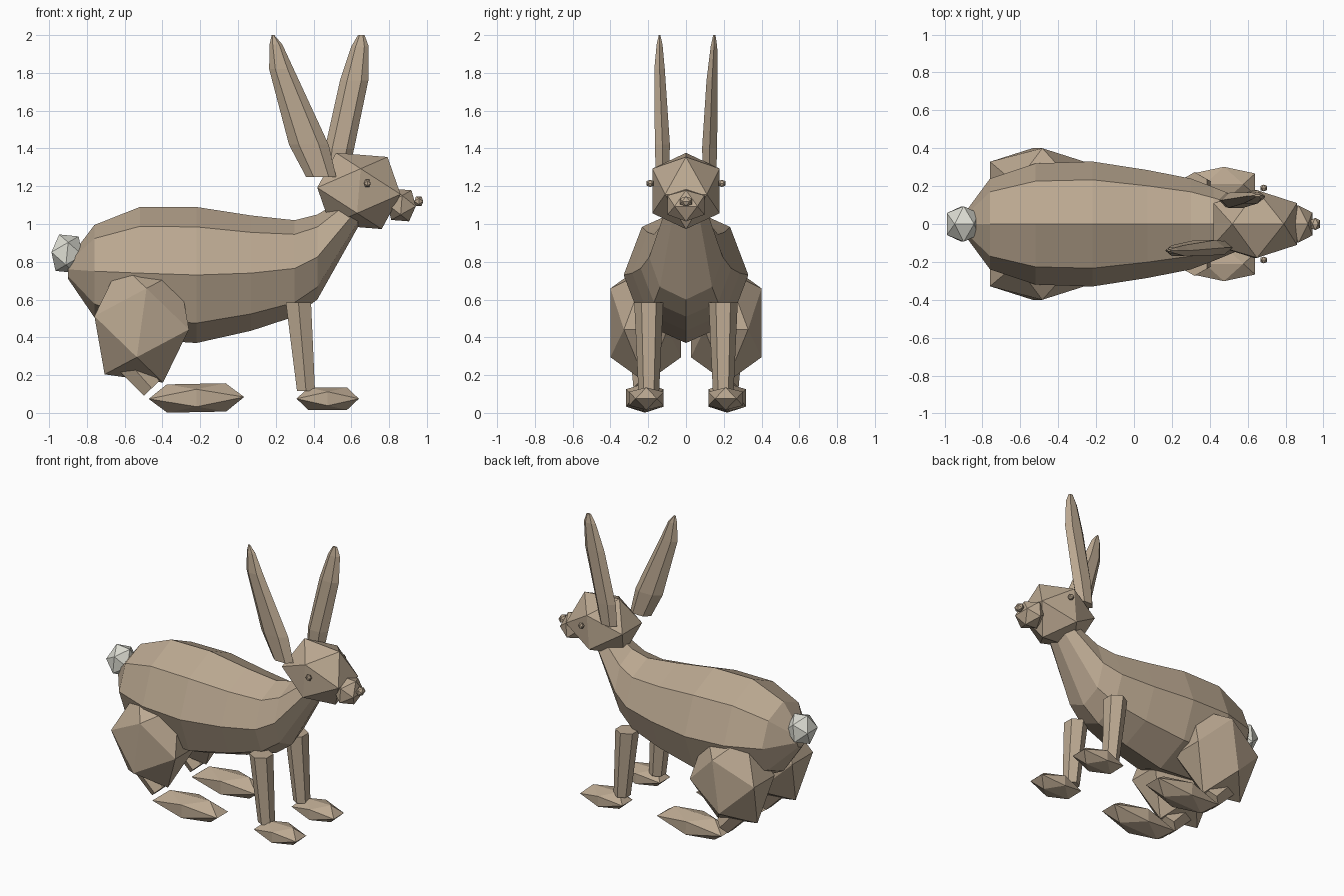
import bpy, bmesh, math
from mathutils import Vector

if "Cube" in bpy.data.objects:
    bpy.data.objects.remove(bpy.data.objects["Cube"])


def material(name, rgb):
    m = bpy.data.materials.new(name)
    m.diffuse_color = (*rgb, 1)
    m.use_nodes = True
    m.node_tree.nodes["Principled BSDF"].inputs["Base Color"].default_value = m.diffuse_color
    return m


TAN = material("tan fur", (0.50, 0.395, 0.285))
WHITE = material("pale tail", (0.72, 0.72, 0.65))


def finish(name, bm, mat):
    bmesh.ops.recalc_face_normals(bm, faces=bm.faces)
    mesh = bpy.data.meshes.new(name)
    bm.to_mesh(mesh)
    bm.free()
    mesh.materials.append(mat)
    ob = bpy.data.objects.new(name, mesh)
    bpy.context.collection.objects.link(ob)
    return ob


def lump(name, loc, size, tilt=0, mat=TAN):
    """Icosahedron with its edges square to the axes, scaled, then tilted about y."""
    a, b = 0.5257, 0.8507
    bm = bmesh.new()
    for s in (-1, 1):
        for t in (-1, 1):
            for p in ((s * a, 0, t * b), (0, s * b, t * a), (s * b, t * a, 0)):
                bm.verts.new(p)
    bmesh.ops.convex_hull(bm, input=bm.verts)
    for v in bm.verts:
        v.co = Vector([c * k for c, k in zip(v.co, size)])
    ob = finish(name, bm, mat)
    ob.location = loc
    ob.rotation_euler.y = tilt
    return ob


def loft(name, rings, mat=TAN):
    """Join rings of points with quads and cap both ends."""
    bm = bmesh.new()
    rows = [[bm.verts.new(p) for p in r] for r in rings]
    n = len(rows[0])
    for r, s in zip(rows, rows[1:]):
        for i in range(n):
            j = (i + 1) % n
            bm.faces.new((r[i], r[j], s[j], s[i]))
    bm.faces.new(rows[0])
    bm.faces.new(rows[-1])
    return finish(name, bm, mat)


def oval(center, u, v, n):
    c, u, v = Vector(center), Vector(u), Vector(v)
    return [c + u * math.cos(k * math.tau / n) + v * math.sin(k * math.tau / n) for k in range(n)]


# Body: eight-sided rings as (x, centre z, half width, half height)
body = [(-0.90, 0.76, 0.05, 0.05), (-0.76, 0.75, 0.24, 0.245), (-0.52, 0.74, 0.32, 0.35),
        (-0.22, 0.73, 0.33, 0.36), (0.07, 0.74, 0.285, 0.305), (0.30, 0.765, 0.24, 0.255),
        (0.42, 0.825, 0.195, 0.225), (0.65, 1.10, 0.10, 0.09)]
loft("body", [oval((x, 0, z), (0, w, 0), (0, 0, h), 8) for x, z, w, h in body])

# Head, muzzle, nose, tail
lump("head", (0.64, 0, 1.175), (0.26, 0.21, 0.225), 0.08)
lump("muzzle", (0.865, 0, 1.10), (0.09, 0.115, 0.097), 0.08)
lump("nose", (0.957, 0, 1.12), (0.028, 0.038, 0.03))
lump("tail", (-0.905, 0, 0.843), (0.098, 0.11, 0.114), 0.1, WHITE)

# Ears: level rings as (z, x min, x max, y centre, half thickness)
ears = {
    -1: [(1.25, 0.36, 0.52, 0.125, 0.04), (1.42, 0.27, 0.48, 0.125, 0.046),
         (1.82, 0.165, 0.295, 0.14, 0.032), (1.95, 0.167, 0.235, 0.14, 0.018),
         (2.0, 0.178, 0.192, 0.14, 0.005)],
    1: [(1.25, 0.45, 0.58, 0.125, 0.04), (1.40, 0.46, 0.615, 0.125, 0.046),
        (1.76, 0.54, 0.69, 0.138, 0.034), (1.94, 0.60, 0.692, 0.148, 0.02),
        (2.0, 0.635, 0.67, 0.15, 0.007)],
}
for side, rings in ears.items():
    loft("ear", [oval(((a + b) / 2, side * y, z), ((b - a) / 2, 0, 0), (0, t, 0), 6)
                 for z, a, b, y, t in rings])

# Paired parts
for s in (-1, 1):
    lump("eye", (0.685, s * 0.19, 1.215), (0.021, 0.021, 0.023))
    lump("haunch", (-0.51, s * 0.213, 0.477), (0.297, 0.22, 0.35), 0.14)
    lump("hind_foot", (-0.22, s * 0.218, 0.079), (0.297, 0.116, 0.088), -0.02)
    lump("front_paw", (0.475, s * 0.21, 0.075), (0.194, 0.108, 0.07))
    # Front leg, tapered six-sided
    loft("front_leg", [oval((x, s * 0.197, z), (0, r, 0), (r, 0, 0), 6)
                       for x, z, r in ((0.32, 0.585, 0.077), (0.36, 0.115, 0.055))])
    # Lower hind leg, slanting down out of the haunch
    loft("hind_leg", [oval((x, s * 0.213, z), (0, r, 0), (0.73 * r, 0, 0.68 * r), 6)
                      for x, z, r in ((-0.60, 0.29, 0.08), (-0.457, 0.13, 0.065))])
